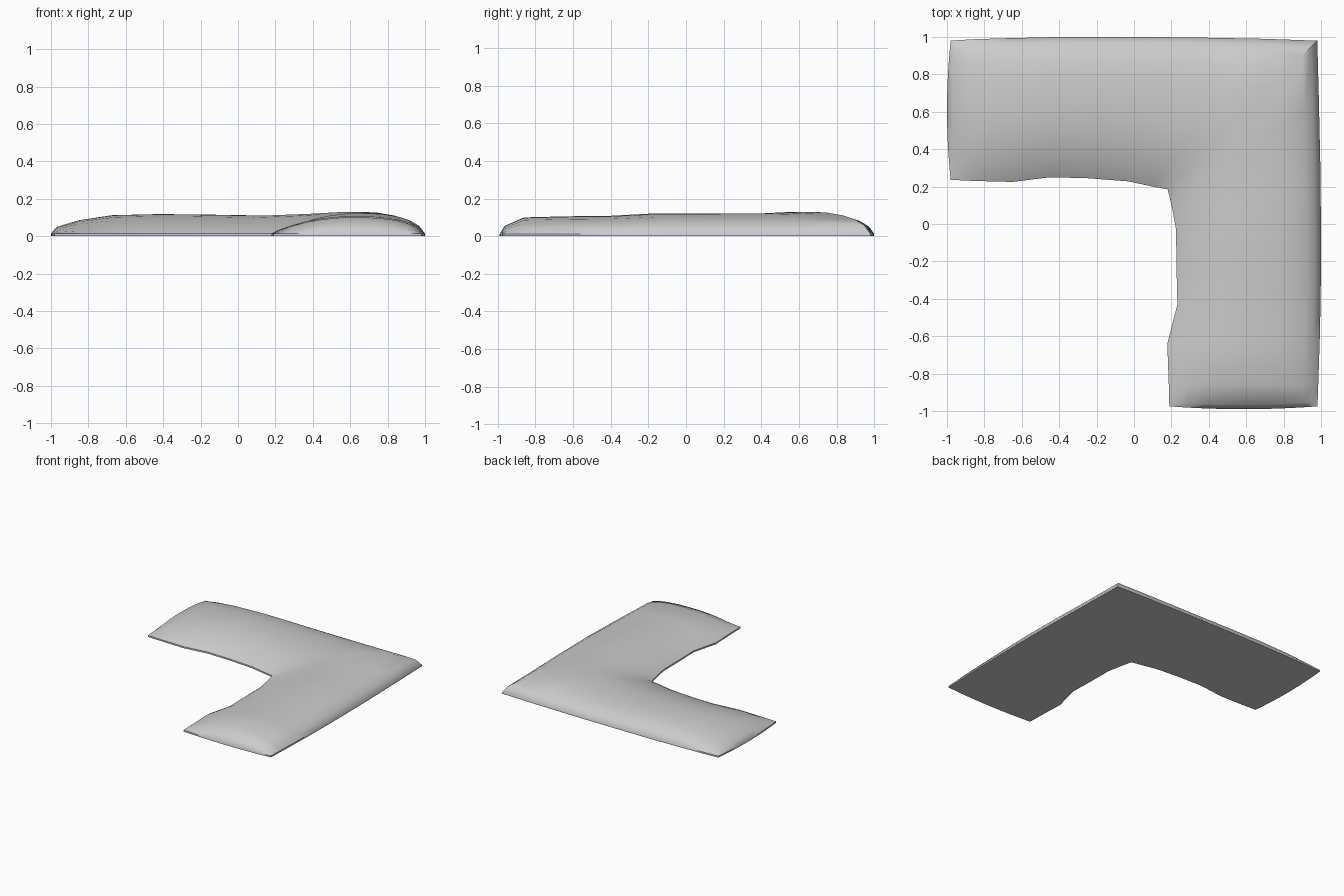
import bpy, bmesh
from mathutils import Vector

if "Cube" in bpy.data.objects:
    bpy.data.objects.remove(bpy.data.objects["Cube"])

# Stations along the L: outer edge, inner edge, crown height, end bulge (x, y)
stations = [
    ((-.98, .98), (-.98, .235), .0, (-.02, 0)),
    ((-.955, .982), (-.955, .235), .05, (-.015, 0)),
    ((-.85, .988), (-.85, .23), .085, (0, 0)),
    ((-.69, .993), (-.65, .225), .112, (0, 0)),
    ((-.40, 1.0), (-.45, .25), .118, (0, 0)),
    ((-.08, 1.0), (-.25, .245), .115, (0, 0)),
    ((.28, .998), (-.03, .228), .11, (0, 0)),
    ((.70, .99), (.10, .20), .12, (0, 0)),
    ((.98, .98), (.18, .185), .13, (0, 0)),
    ((.988, .68), (.205, .08), .12, (0, 0)),
    ((.997, .28), (.225, -.03), .12, (0, 0)),
    ((1.0, -.10), (.227, -.23), .122, (0, 0)),
    ((.998, -.40), (.232, -.43), .108, (0, 0)),
    ((.993, -.62), (.178, -.64), .106, (0, 0)),
    ((.985, -.86), (.186, -.86), .10, (0, 0)),
    ((.982, -.95), (.188, -.95), .055, (0, -.015)),
    ((.98, -.975), (.19, -.975), .0, (0, -.015)),
]
# Domed cross-section: fraction across from outer to inner edge, share of crown height
section = [(0, 0), (.04, .38), (.10, .64), (.18, .83), (.30, .97), (.42, 1), (.54, .99),
           (.66, .89), (.77, .72), (.87, .47), (.95, .22), (1, 0)]
RIM = .013


def grid(bm, height, flip):
    rows = []
    for outer, inner, crown, bulge in stations:
        row = []
        for t, share in section:
            p = Vector(outer).lerp(Vector(inner), t) + Vector(bulge) * 4 * t * (1 - t)
            row.append(bm.verts.new((p.x, p.y, height(crown, share))))
        rows.append(row)
    for a, b in zip(rows, rows[1:]):
        for i in range(len(section) - 1):
            f = [a[i], a[i + 1], b[i + 1], b[i]]
            bm.faces.new(f[::-1] if flip else f)
    return rows


bm = bmesh.new()
# Padded top and flat underside
top = grid(bm, lambda c, s: RIM + max(0, c - RIM) * s, False)
base = grid(bm, lambda c, s: 0, True)


# Thin rim joining the two
def loop(r):
    return (r[0] + [row[-1] for row in r[1:-1]] + r[-1][::-1]
            + [row[0] for row in r[-2:0:-1]])


lt, lb = loop(top), loop(base)
for i in range(len(lt)):
    j = (i + 1) % len(lt)
    bm.faces.new((lt[i], lt[j], lb[j], lb[i]))
bmesh.ops.recalc_face_normals(bm, faces=bm.faces[:])

mesh = bpy.data.meshes.new("corner_cushion")
bm.to_mesh(mesh)
bm.free()
cushion = bpy.data.objects.new("corner_cushion", mesh)
bpy.context.collection.objects.link(cushion)
bpy.context.view_layer.objects.active = cushion
cushion.select_set(True)
bpy.ops.object.shade_smooth_by_angle(angle=.7)
